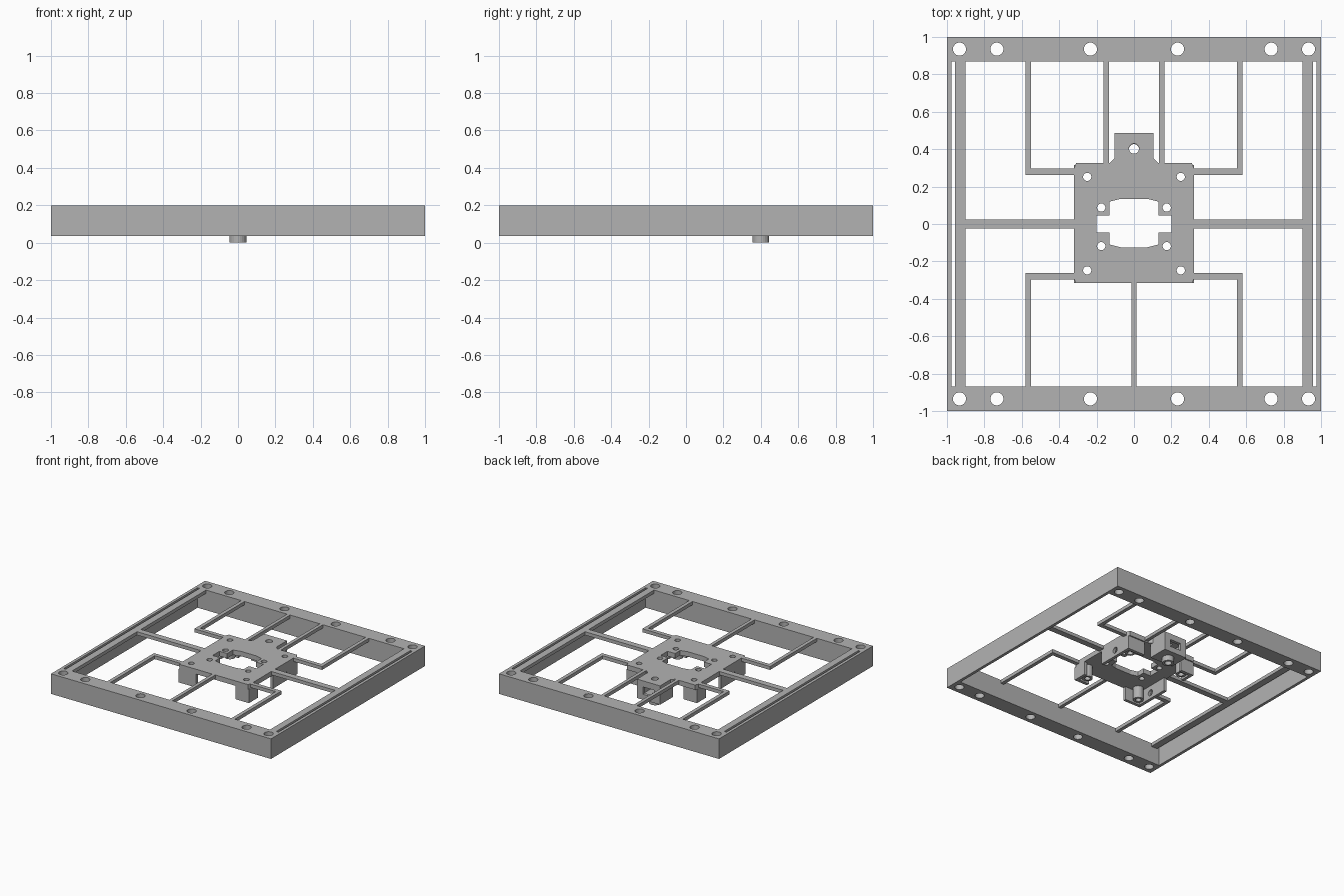
import bpy, bmesh, math
from mathutils import Matrix

cube = bpy.data.objects.get("Cube")
if cube:
    bpy.data.objects.remove(cube, do_unlink=True)

mat = bpy.data.materials.new("plain_grey")
mat.use_nodes = True
GREY = (0.45, 0.45, 0.45, 1)
mat.diffuse_color = GREY
mat.node_tree.nodes["Principled BSDF"].inputs["Base Color"].default_value = GREY

TOP, BASE = 0.2, 0.035
PLATE, SPOKE = 0.16, 0.172   # undersides of the hub plate and the spokes
LEG = 0.05                   # lower end of the hub walls


def circle(x, y, r, n=24):
    return [(x + r * math.cos(math.tau * i / n), y + r * math.sin(math.tau * i / n))
            for i in range(n)]


def rect(x0, x1, y0, y1):
    return [(x0, y0), (x1, y0), (x1, y1), (x0, y1)]


def slab(name, loops, z0, z1, turn=None):
    """Extrude an outline with holes from z0 to z1, then optionally turn it."""
    cu = bpy.data.curves.new(name, 'CURVE')
    cu.dimensions, cu.fill_mode = '2D', 'BOTH'
    cu.extrude = (z1 - z0) / 2
    for loop in loops:
        sp = cu.splines.new('POLY')
        sp.points.add(len(loop) - 1)
        for p, (x, y) in zip(sp.points, loop):
            p.co = (x, y, 0, 1)
        sp.use_cyclic_u = True
    tmp = bpy.data.objects.new(name + "_outline", cu)
    bpy.context.collection.objects.link(tmp)
    dg = bpy.context.evaluated_depsgraph_get()
    me = bpy.data.meshes.new_from_object(tmp.evaluated_get(dg))
    bpy.data.objects.remove(tmp, do_unlink=True)
    bpy.data.curves.remove(cu)
    me.name = name
    me.transform(Matrix.Translation((0, 0, (z0 + z1) / 2)))
    if turn:
        me.transform(turn)
    bm = bmesh.new()
    bm.from_mesh(me)
    bmesh.ops.remove_doubles(bm, verts=bm.verts, dist=1e-5)
    bmesh.ops.recalc_face_normals(bm, faces=bm.faces)
    for f in bm.faces:
        f.smooth = False
    bm.to_mesh(me)
    bm.free()
    me.materials.clear()
    me.materials.append(mat)
    ob = bpy.data.objects.new(name, me)
    bpy.context.collection.objects.link(ob)
    return ob


def box(name, x0, x1, y0, y1, z0, z1=TOP):
    return slab(name, [rect(x0, x1, y0, y1)], z0, z1)


# Outer frame: drilled end bars, thin side walls and shallow side rails
for side, label in ((-1, "front"), (1, "back")):
    y0, y1 = sorted((side * 0.87, side))
    holes = [circle(s * x, side * 0.935, 0.035) for s in (-1, 1) for x in (0.233, 0.733, 0.933)]
    slab(label + "_bar", [rect(-1, 1, y0, y1)] + holes, BASE, TOP)
for s, label in ((-1, "right"), (1, "left")):
    box(label + "_side_wall", *sorted((s * 0.976, s)), -0.87, 0.87, BASE)
    box(label + "_side_rail", *sorted((s * 0.9, s * 0.957)), -0.87, 0.87, SPOKE)

# Spokes joining the hub to the frame
for s, label in ((-1, "right"), (1, "left")):
    box(label + "_side_spoke", *sorted((s * 0.31, s * 0.9)), -0.025, 0.025, SPOKE)
    box(label + "_back_straight_spoke", *sorted((s * 0.135, s * 0.163)), 0.32, 0.87, SPOKE)
    for t, end in ((-1, "front"), (1, "back")):
        elbow = [(0.31, 0.262), (0.58, 0.262), (0.58, 0.87),
                 (0.55, 0.87), (0.55, 0.296), (0.31, 0.296)]
        slab(f"{label}_{end}_elbow_spoke", [[(s * x, t * y) for x, y in elbow]], SPOKE, TOP)
box("front_centre_spoke", -0.014, 0.014, -0.87, -0.31, SPOKE)

# Hub plate with its tab, shaped central opening and screw holes
half = [(0.31, -0.315), (0.32, -0.295), (0.32, 0.3), (0.31, 0.325), (0.13, 0.325),
        (0.105, 0.35), (0.105, 0.487)]
opening = [(0.07, -0.125), (0.13, -0.11), (0.13, -0.045), (0.2, -0.045),
           (0.2, 0.045), (0.13, 0.045), (0.13, 0.12), (0.07, 0.135)]


def mirrored(pts):
    return pts + [(-x, y) for x, y in reversed(pts)]


screws = [circle(s * 0.25, y, 0.022) for s in (-1, 1) for y in (-0.248, 0.252)]
screws += [circle(s * 0.175, y, 0.022) for s in (-1, 1) for y in (-0.118, 0.088)]
slab("hub_plate", [mirrored(half), mirrored(opening), circle(0, 0.403, 0.027)] + screws,
     PLATE, TOP)

# Hollow corner posts below the hub
for sx in (-1, 1):
    for y in (-0.248, 0.252):
        slab("corner_post", [circle(sx * 0.25, y, 0.04), circle(sx * 0.25, y, 0.022)],
             0.06, PLATE)

# Corner walls: long drilled pair on one diagonal, short pair on the other
TO_X = Matrix(((0, 0, 1, 0), (1, 0, 0, 0), (0, 1, 0, 0), (0, 0, 0, 1)))
TO_Y = Matrix(((1, 0, 0, 0), (0, 0, 1, 0), (0, 1, 0, 0), (0, 0, 0, 1)))
for s, label in ((-1, "front_right"), (1, "back_left")):
    x0, x1 = sorted((s * 0.295, s * 0.32))
    y0, y1 = sorted((0, s * 0.315))
    slab(label + "_long_wall", [rect(y0, y1, LEG, PLATE), circle(s * 0.16, 0.1, 0.025)],
         x0, x1, TO_X)
    box(label + "_return_wall", *sorted((s * 0.16, s * 0.295)),
        *sorted((s * 0.29, s * 0.315)), LEG, PLATE)
for s, label in ((-1, "back_right"), (1, "front_left")):
    box(label + "_side_leg", *sorted((s * 0.295, s * 0.32)),
        *sorted((-s * 0.2, -s * 0.315)), LEG, PLATE)
    box(label + "_end_leg", *sorted((s * 0.2, s * 0.295)),
        *sorted((-s * 0.29, -s * 0.315)), LEG, PLATE)

# Windowed housing under the tab, with a hollow peg reaching the ground
slab("housing_back", [rect(-0.105, 0.105, 0.045, PLATE), rect(-0.05, 0.05, 0.09, 0.15)],
     0.462, 0.487, TO_Y)
for s, label in ((-1, "right"), (1, "left")):
    box("housing_" + label, *sorted((s * 0.08, s * 0.105)), 0.32, 0.462, 0.045, PLATE)
slab("housing_floor", [rect(-0.08, 0.08, 0.32, 0.462), circle(0, 0.4, 0.027)], 0.045, 0.07)
peg = slab("peg", [circle(0, 0.4, 0.045), circle(0, 0.4, 0.027)], 0, 0.045)
